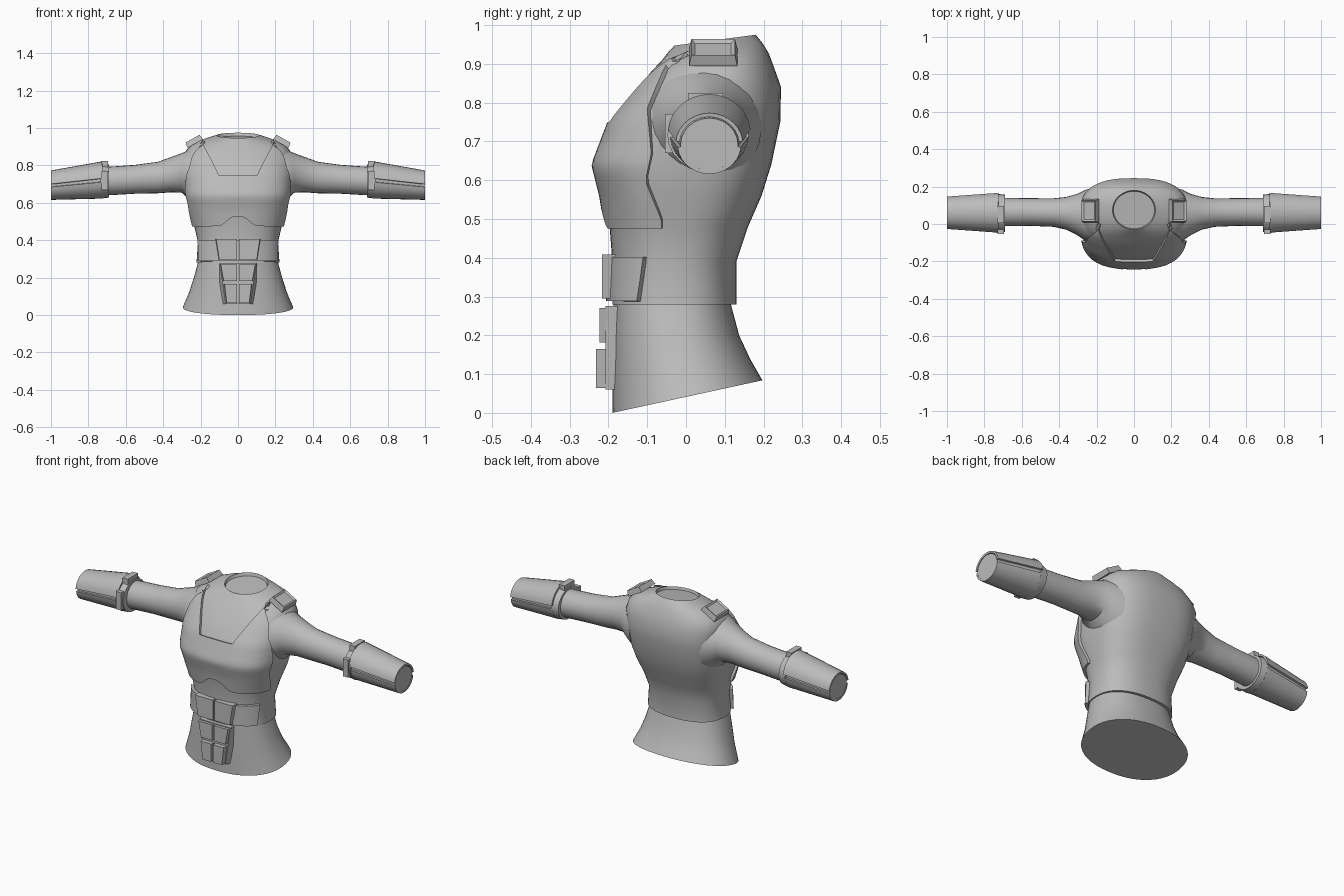
import bpy, bmesh, math
from mathutils import Vector, Matrix

cube = bpy.data.objects.get("Cube")
if cube:
    bpy.data.objects.remove(cube, do_unlink=True)

GREY = (0.5, 0.5, 0.5, 1)
mat = bpy.data.materials.new("plain grey")
mat.use_nodes = True
mat.diffuse_color = GREY
mat.node_tree.nodes["Principled BSDF"].inputs["Base Color"].default_value = GREY


def finish(name, bm, mirror=False, thick=0, smooth=35):
    """Turn a bmesh into a finished object: mirrored, thickened, shaded."""
    bmesh.ops.remove_doubles(bm, verts=bm.verts, dist=0.0004)
    bmesh.ops.recalc_face_normals(bm, faces=bm.faces)
    mesh = bpy.data.meshes.new(name)
    bm.to_mesh(mesh)
    bm.free()
    mesh.materials.append(mat)
    obj = bpy.data.objects.new(name, mesh)
    bpy.context.collection.objects.link(obj)
    bpy.ops.object.select_all(action='DESELECT')
    obj.select_set(True)
    bpy.context.view_layer.objects.active = obj
    if mirror:
        obj.modifiers.new("Mirror", 'MIRROR')
    if thick:
        mod = obj.modifiers.new("Solidify", 'SOLIDIFY')
        mod.thickness = thick
        mod.offset = 0
    for mod in list(obj.modifiers):
        bpy.ops.object.modifier_apply(modifier=mod.name)
    bpy.ops.object.shade_smooth_by_angle(angle=math.radians(smooth))
    return obj


def add_grid(bm, rows, closed=False, caps=False):
    """Skin a list of point rows with quads."""
    vs = [[bm.verts.new(p) for p in row] for row in rows]
    n = len(vs[0])
    for a, b in zip(vs, vs[1:]):
        for i in range(n if closed else n - 1):
            j = (i + 1) % n
            bm.faces.new((a[i], a[j], b[j], b[i]))
    if caps:
        bm.faces.new(vs[0])
        bm.faces.new(vs[-1])


def lerp(a, b, f):
    return a + (b - a) * f


def interp(table, s):
    """Interpolate a table of rows by its first column."""
    s = min(max(s, table[0][0]), table[-1][0])
    for a, b in zip(table, table[1:]):
        if s <= b[0]:
            f = (s - a[0]) / (b[0] - a[0])
            return [lerp(p, q, f) for p, q in zip(a, b)]


def spow(v, e):
    return math.copysign(abs(v) ** e, v)


def section(row, t, d=0):
    """Point at angle t (0 = front) on a body section, pushed out by d."""
    s, tilt, w, yf, yb, n = row
    c = -spow(math.cos(t), 2 / n)
    return Vector(((w + d) * spow(math.sin(t), 2 / n),
                   (yf + yb) / 2 + ((yb - yf) / 2 + d) * c, s + tilt * c))


def angle_at_x(row, x):
    return math.asin(min(1, (x / row[2]) ** (row[5] / 2)))


def angle_at_y(row, y):
    mid, r = (row[3] + row[4]) / 2, (row[4] - row[3]) / 2
    return math.acos(spow(max(-1, min(1, (mid - y) / r)), row[5] / 2))


def body_loft(name, rows, seg=48):
    bm = bmesh.new()
    add_grid(bm, [[section(r, math.tau * i / seg) for i in range(seg)] for r in rows], True, True)
    return finish(name, bm)


# Section rows: height, tilt, half width, front y, back y, roundness
TUNIC = [
    (.28, 0, .222, -.19, .13, 2.4),
    (.39, 0, .214, -.19, .13, 2.4),
    (.48, 0, .235, -.197, .16, 2.5),
    (.56, 0, .258, -.21, .195, 2.7),
    (.64, 0, .274, -.23, .22, 2.9),
    (.75, 0, .283, -.188, .243, 2.8),
    (.84, 0, .288, -.122, .245, 2.6),
    (.885, .003, .275, -.088, .228, 2.5),
    (.918, .01, .237, -.063, .213, 2.4),
    (.943, .012, .175, -.045, .196, 2.2),
    (.961, .014, .115, -.03, .18, 2),
]
SKIRT = [
    (.042, .042, .295, -.19, .197, 2.2),
    (.12, .02, .262, -.19, .165, 2.2),
    (.2, 0, .236, -.19, .137, 2.3),
    (.29, 0, .212, -.187, .113, 2.4),
]
hem = (.28, 0, .2, -.17, .1, 2.4)
neck_well = (.945, .012, .11, -.025, .175, 2)
body_loft("tunic", [hem] + TUNIC + [neck_well])
body_loft("skirt", SKIRT)

# Chest plate with a trapezoid opening below the neck
SIDE_EDGE = [(.475, -.06), (.5, -.06), (.6, -.1), (.67, -.085), (.78, -.092), (.9, -.04), (.93, 0)]
OPEN_Z, TOP_Z, COLS = .745, .93, 8


def chest_point(z, col):
    row = interp(TUNIC, z)
    x = .1 + max(0, z - OPEN_Z) * .49
    inner, outer = angle_at_x(row, x), angle_at_y(row, interp(SIDE_EDGE, z)[1])
    t = inner * col / COLS if col <= COLS else lerp(inner, outer, col / COLS - 1)
    return section(row, t, .004)


def chest_bottom(col):
    f = min(1, col / COLS)
    return lerp(.53, .477, f * f * (3 - 2 * f))


bm = bmesh.new()
add_grid(bm, [[chest_point(lerp(chest_bottom(c), OPEN_Z, v / 14), c) for c in range(2 * COLS + 1)]
              for v in range(15)])
add_grid(bm, [[chest_point(lerp(OPEN_Z, TOP_Z, v / 10), c) for c in range(COLS, 2 * COLS + 1)]
              for v in range(11)])
finish("chest_plate", bm, True, .02)

# Belt plate wrapped round the front of the waist
bm = bmesh.new()
belt = []
for z, edge in ((.288, -.118), (.345, -.11), (.402, -.103)):
    row = interp(TUNIC, z)
    end = angle_at_y(row, edge)
    belt.append([section(row, end * i / 12, .007) for i in range(13)])
add_grid(bm, belt)
finish("belt_plate", bm, True, .018)


def slab(name, top, bottom, z1, z0, yf, yb, flare=0, mirror=True):
    """Tapered plate on the belly; top and bottom are (inner x, outer x)."""
    bm = bmesh.new()
    front = [(top[0], yf, z1), (top[1], yf, z1), (bottom[1], yf, z0), (bottom[0], yf, z0)]
    back = [(top[0], yb, z1), (top[1] + .005, yb, z1), (bottom[1] + flare, yb, z0), (bottom[0], yb, z0)]
    add_grid(bm, [front, back], True, True)
    return finish(name, bm, mirror)


# Belly armour: backing slab and three rows of paired plates
slab("belly_backing", (-.097, .097), (-.066, .066), .275, .06, -.207, -.2, 0, False)
slab("belly_backing_side", (0, .097), (0, .066), .275, .06, -.206, -.155, .032)
slab("belly_plate_upper", (.006, .117), (.006, .1), .408, .295, -.217, -.18, .004)
slab("belly_plate_middle", (.006, .092), (.006, .076), .27, .182, -.223, -.2, .004)
slab("belly_plate_lower", (.006, .072), (.006, .06), .165, .064, -.232, -.2, .004)


def arm_ring(row, a0=0, a1=math.tau, seg=24, d=0):
    x, yc, ry, zc, rz = row
    return [Vector((x, yc + (ry + d) * math.cos(lerp(a0, a1, i / seg)),
                    zc + (rz + d) * math.sin(lerp(a0, a1, i / seg)))) for i in range(seg + 1)]


def arm_loft(name, rows):
    bm = bmesh.new()
    add_grid(bm, [arm_ring(r)[:-1] for r in rows], True, True)
    return finish(name, bm, True)


# Sleeves: x, centre y, radius y, centre z, radius z
arm_loft("sleeve", [
    (.22, .045, .15, .74, .16), (.265, .047, .134, .75, .132), (.3, .05, .112, .76, .106),
    (.36, .057, .088, .75, .094), (.43, .061, .076, .735, .084), (.55, .064, .074, .726, .077),
    (.72, .064, .076, .715, .076)])

# Forearm guards: recessed core with upper and lower shells
GUARD = [(.725, .06, .1, .72, .095), (1, .06, .08, .692, .074)]
core = [(x, y, ry - .006, z, rz - .006) for x, y, ry, z, rz in GUARD]
core[1] = (.998,) + core[1][1:]
arm_loft("forearm_core", core)
for name, start, end, d in (("upper_guard", 6, 174, .002), ("lower_guard", 185, 355, -.003)):
    bm = bmesh.new()
    add_grid(bm, [arm_ring(r, math.radians(start), math.radians(end), 14, d) for r in GUARD])
    finish(name, bm, True, .01)

# Cuff band with clasps
arm_loft("cuff_band", [(x, .057, r, .716, r - .012) for x, r in
                       ((.69, .085), (.691, .1), (.735, .105), (.736, .085))])


def box(name, size, place, inset=0):
    bm = bmesh.new()
    bmesh.ops.create_cube(bm, size=1, matrix=Matrix.Diagonal((*size, 1)))
    if inset:
        bm.normal_update()
        top = [f for f in bm.faces if f.normal.z > .9]
        for v in top[0].verts:
            v.co.x *= .9
            v.co.y *= .9
        bmesh.ops.inset_region(bm, faces=top, thickness=inset)
        bmesh.ops.translate(bm, verts=top[0].verts, vec=(0, 0, -inset / 2))
    bmesh.ops.transform(bm, matrix=place, verts=bm.verts)
    return finish(name, bm, True)


box("cuff_clasp_top", (.034, .09, .034), Matrix.Translation((.712, .05, .808)))
box("cuff_clasp_front", (.034, .024, .1), Matrix.Translation((.712, -.042, .72)))

# Shoulder buckles on the slope beside the neck
tilt = Matrix.Translation((.236, .07, .93)) @ Matrix.Rotation(math.radians(29), 4, 'Y')
box("shoulder_buckle", (.095, .125, .03), tilt, .014)
